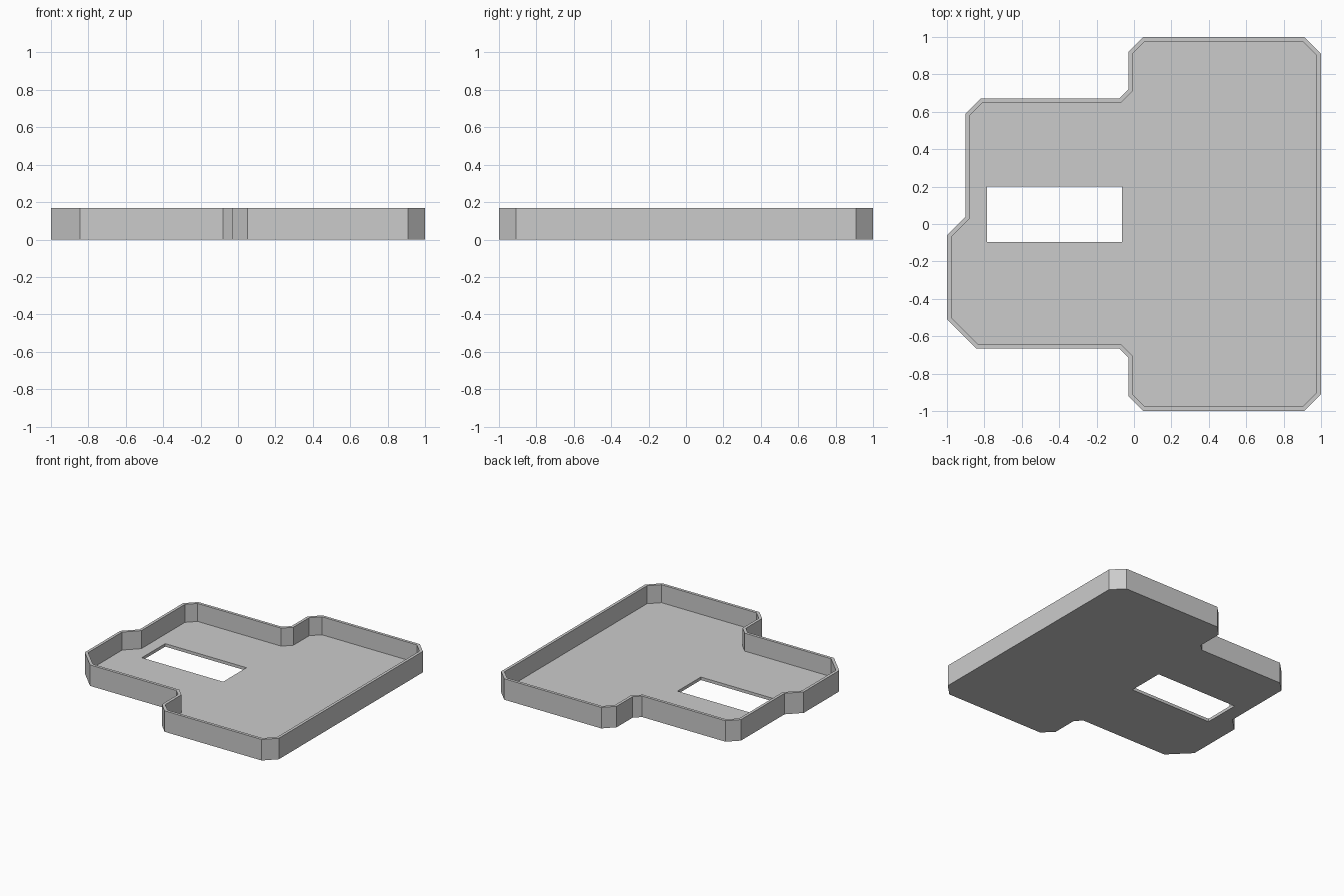
import bpy
import bmesh
from mathutils import Vector
from mathutils.geometry import intersect_line_line_2d, intersect_line_line

HEIGHT, WALL, FLOOR = 0.168, 0.023, 0.024

cube = bpy.data.objects.get("Cube")
if cube:
    bpy.data.objects.remove(cube, do_unlink=True)

# Outer plan, counter-clockwise
OUTLINE = [(0.05, -1), (0.91, -1), (1, -0.91), (1, 0.91), (0.91, 1), (0.05, 1),
           (-0.03, 0.92), (-0.03, 0.72), (-0.08, 0.67), (-0.82, 0.67),
           (-0.9, 0.59), (-0.9, 0.04), (-1, -0.06), (-1, -0.51),
           (-0.845, -0.665), (-0.08, -0.665), (-0.03, -0.715), (-0.03, -0.92)]
SLOT = [(-0.785, -0.095), (-0.065, -0.095), (-0.065, 0.2), (-0.785, 0.2)]


def inset(points, distance):
    """Move every edge of a counter-clockwise plan inwards."""
    result = []
    for i, point in enumerate(points):
        here = Vector(point)
        before = (here - Vector(points[i - 1])).normalized()
        after = (Vector(points[(i + 1) % len(points)]) - here).normalized()
        n1 = Vector((-before.y, before.x))
        n2 = Vector((-after.y, after.x))
        result.append(here + (n1 + n2) * distance / (1 + n1.dot(n2)))
    return result


def ring(bm, points, z):
    return [bm.verts.new((x, y, z)) for x, y in points]


def bridge(bm, a, b):
    for i in range(len(a)):
        j = (i + 1) % len(a)
        bm.faces.new((a[i], a[j], b[j], b[i]))


def fill(bm, *rings):
    """Fill the flat area between an outline and its hole."""
    edges = []
    for r in rings:
        for i in range(len(r)):
            pair = (r[i - 1], r[i])
            edges.append(bm.edges.get(pair) or bm.edges.new(pair))
    bmesh.ops.triangle_fill(bm, edges=edges, use_beauty=True)


# Tray: outer wall, rim, inner wall, floor and slot in one closed shell
bm = bmesh.new()
inner = inset(OUTLINE, WALL)
outer_low, outer_top = ring(bm, OUTLINE, 0), ring(bm, OUTLINE, HEIGHT)
inner_top, inner_low = ring(bm, inner, HEIGHT), ring(bm, inner, FLOOR)
slot_low, slot_top = ring(bm, SLOT, 0), ring(bm, SLOT, FLOOR)
for a, b in ((outer_low, outer_top), (outer_top, inner_top),
             (inner_top, inner_low), (slot_top, slot_low)):
    bridge(bm, a, b)
fill(bm, outer_low, slot_low)
fill(bm, inner_low, slot_top)
bmesh.ops.recalc_face_normals(bm, faces=bm.faces[:])
mesh = bpy.data.meshes.new("tray")
bm.to_mesh(mesh)
bm.free()
tray = bpy.data.objects.new("tray", mesh)
bpy.context.collection.objects.link(tray)

# Plain grey finish
grey = bpy.data.materials.new("light grey")
grey.use_nodes = True
colour = (0.6, 0.6, 0.6, 1)
grey.diffuse_color = colour
grey.node_tree.nodes["Principled BSDF"].inputs["Base Color"].default_value = colour
mesh.materials.append(grey)
